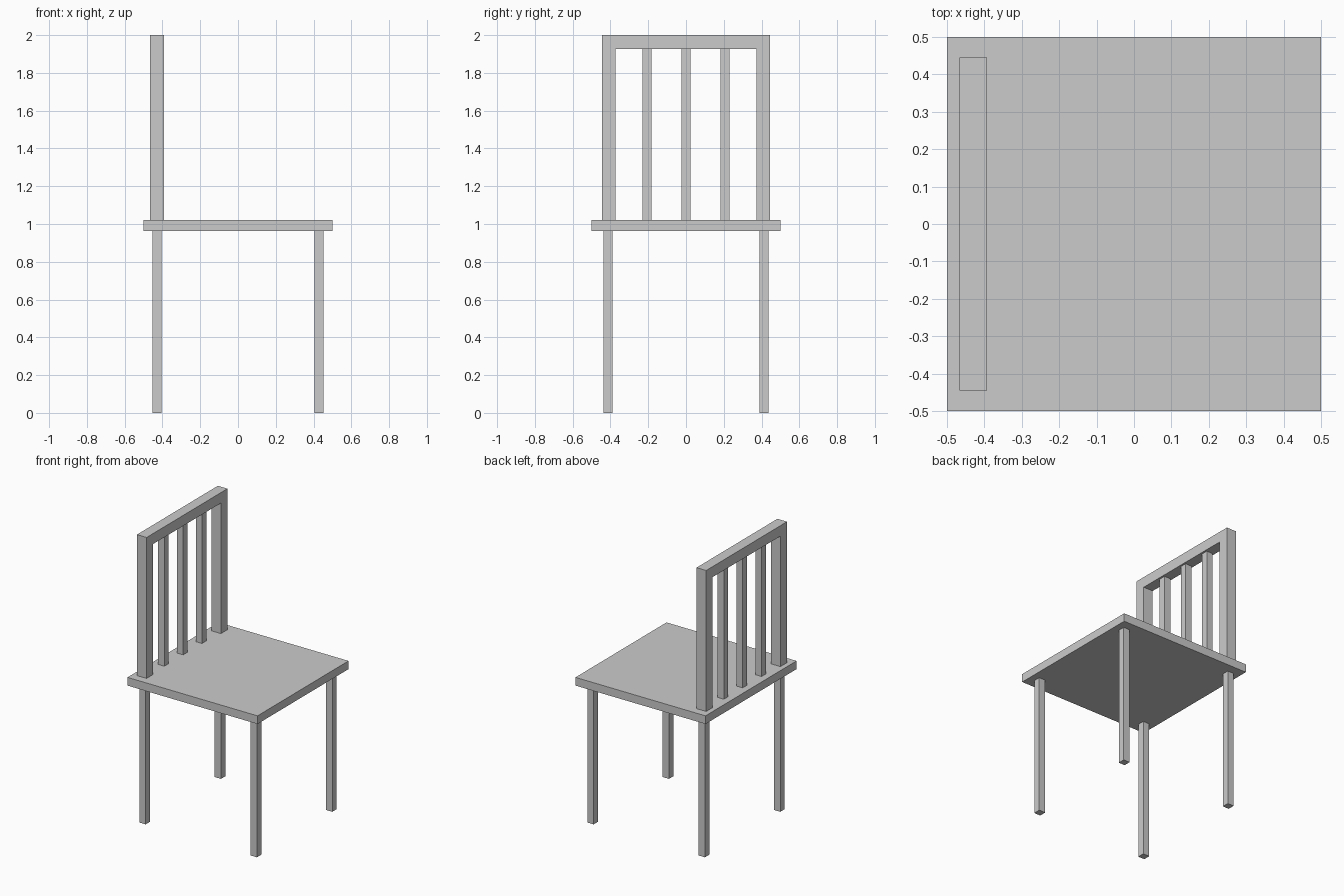
import bpy, bmesh

if "Cube" in bpy.data.objects:
    bpy.data.objects.remove(bpy.data.objects["Cube"])

SEAT_BOTTOM, SEAT_TOP, TOP = 0.963, 1.02, 2.0
BACK_X = -0.429


def box(name, lo, hi):
    """Axis-aligned box between two corners."""
    bm = bmesh.new()
    bmesh.ops.create_cube(bm, size=1)
    for v in bm.verts:
        v.co = [(a + b) / 2 + c * (b - a) for a, b, c in zip(lo, hi, v.co)]
    add(name, bm)


def add(name, bm):
    mesh = bpy.data.meshes.new(name)
    bm.to_mesh(mesh)
    bm.free()
    bpy.context.collection.objects.link(bpy.data.objects.new(name, mesh))


# Seat
box("seat", (-0.5, -0.5, SEAT_BOTTOM), (0.5, 0.5, SEAT_TOP))

# Four legs
h = 0.024
for x_name, x in (("back", -0.428), ("front", 0.428)):
    for y_name, y in (("right", -0.414), ("left", 0.414)):
        box(f"{x_name}_{y_name}_leg", (x - h, y - h, 0), (x + h, y + h, SEAT_BOTTOM))

# Backrest frame: inverted U profile, extruded in depth
outer, inner, rail, depth = 0.444, 0.372, 1.927, 0.074
profile = [(-outer, SEAT_TOP), (-inner, SEAT_TOP), (-inner, rail), (inner, rail),
           (inner, SEAT_TOP), (outer, SEAT_TOP), (outer, TOP), (-outer, TOP)]
bm = bmesh.new()
face = bm.faces.new([bm.verts.new((BACK_X - depth / 2, y, z)) for y, z in profile])
ext = bmesh.ops.extrude_face_region(bm, geom=[face], use_keep_orig=True)
bmesh.ops.translate(bm, vec=(depth, 0, 0),
                    verts=[g for g in ext["geom"] if isinstance(g, bmesh.types.BMVert)])
bmesh.ops.recalc_face_normals(bm, faces=bm.faces)
add("backrest_frame", bm)

# Three vertical slats
for i in (-1, 0, 1):
    y = i * 0.207
    box(f"back_slat_{i + 2}", (BACK_X - h, y - h, SEAT_TOP), (BACK_X + h, y + h, rail))
